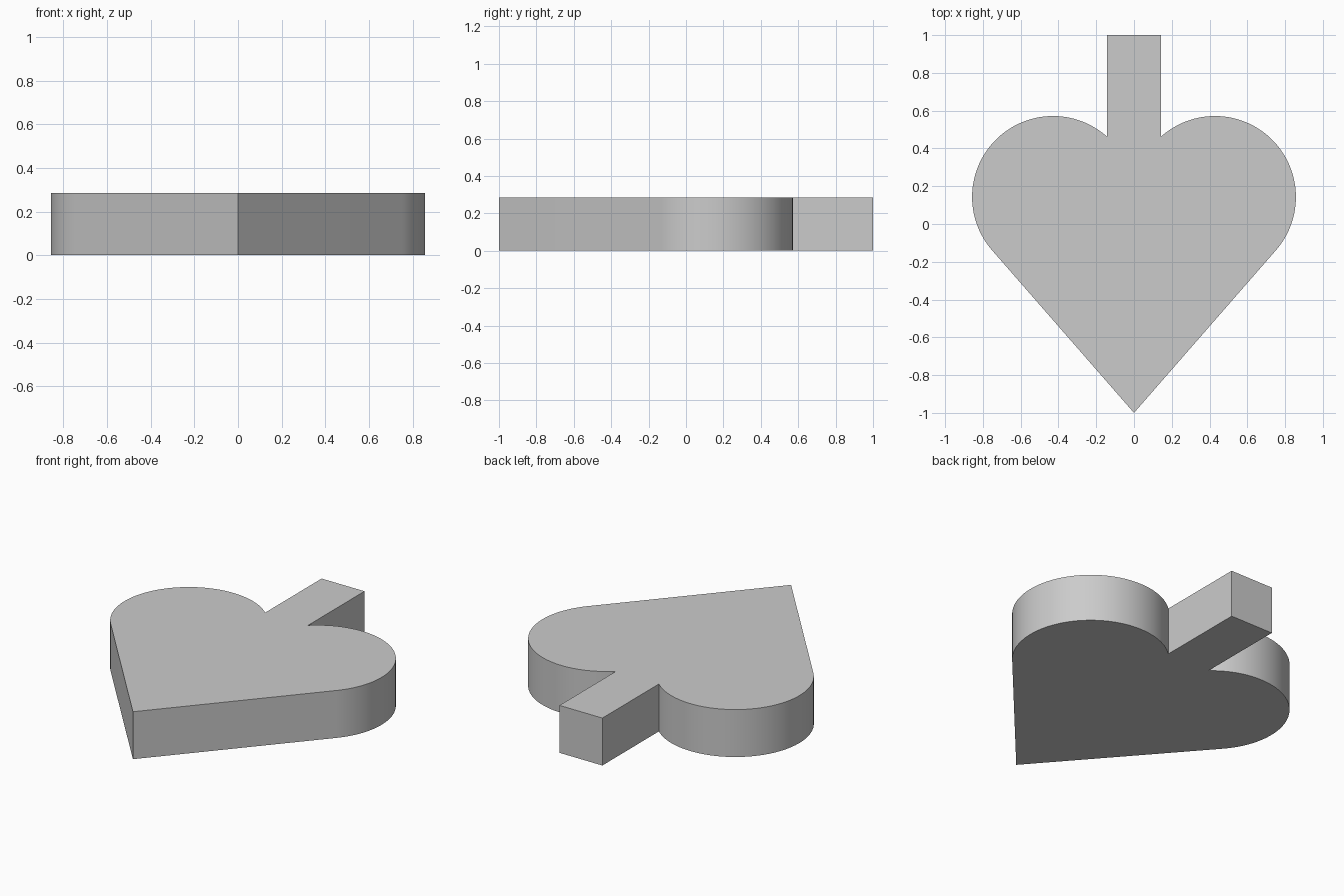
import bpy, bmesh
from math import radians, cos, sin, asin, acos, atan2, hypot, pi

if "Cube" in bpy.data.objects:
    bpy.data.objects.remove(bpy.data.objects["Cube"])

R = 0.4286            # lobe radius
CX, CY = 0.4286, 0.1429   # right lobe centre
STEM = 0.1429         # stem half width
H = 0.2857            # thickness
SEG = 64              # segments per lobe arc

# Right lobe arc: from the tangent through the bottom tip up to the stem
d = hypot(CX, CY + 1)
start = atan2(CY + 1, CX) - asin(R / d) - pi / 2
end = acos((STEM - CX) / R)
arc = [start + (end - start) * i / SEG for i in range(SEG + 1)]
right = [(CX + R * cos(a), CY + R * sin(a)) for a in arc] + [(STEM, 1)]

# Closed outline: tip, right half, mirrored left half
outline = [(0, -1)] + right + [(-x, y) for x, y in reversed(right)]

# Extrude the outline upward
bm = bmesh.new()
base = bm.faces.new([bm.verts.new((x, y, 0)) for x, y in outline])
top = bmesh.ops.extrude_face_region(bm, geom=[base], use_keep_orig=True)["geom"]
bmesh.ops.translate(bm, vec=(0, 0, H),
                    verts=[v for v in top if isinstance(v, bmesh.types.BMVert)])
bmesh.ops.recalc_face_normals(bm, faces=bm.faces)
mesh = bpy.data.meshes.new("heart_with_stem")
bm.to_mesh(mesh)
bm.free()

# Heart plate with its stem
heart = bpy.data.objects.new("heart_with_stem", mesh)
bpy.context.collection.objects.link(heart)
bpy.context.view_layer.objects.active = heart
heart.select_set(True)
bpy.ops.object.shade_smooth_by_angle(angle=radians(30))
